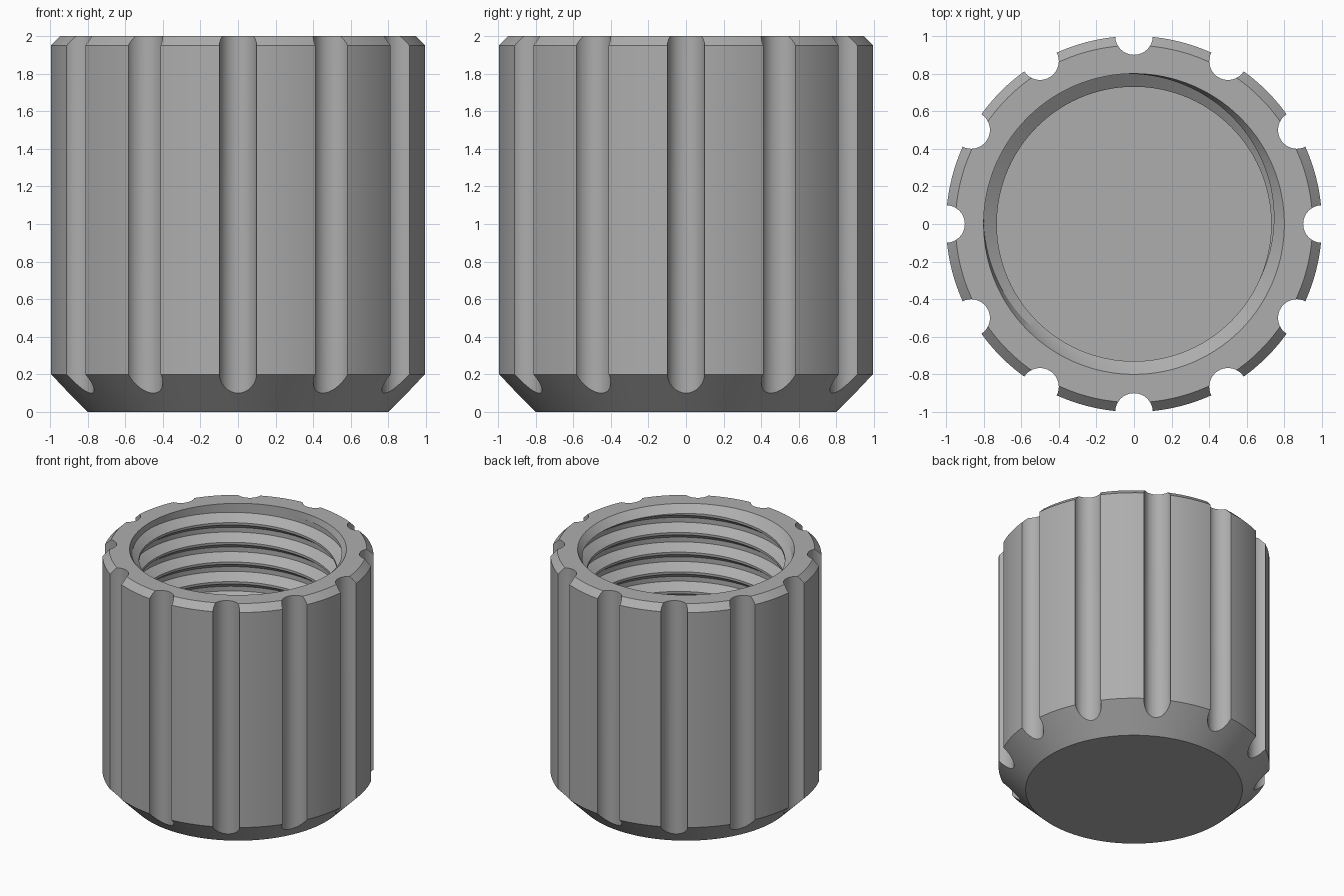
import bpy, bmesh
from math import cos, sin, pi, tau, radians

if "Cube" in bpy.data.objects:
    bpy.data.objects.remove(bpy.data.objects["Cube"], do_unlink=True)

SEGMENTS = 120
FLOOR, THREAD_TOP = 0.2, 1.95
PITCH, CREST, ROOT = 0.16, 0.73, 0.8
# One thread turn: (fraction of pitch, radius)
TOOTH = [(0, CREST), (0.12, CREST), (0.44, ROOT), (0.68, ROOT), (1, CREST)]

grey = bpy.data.materials.new("plain grey")
grey.use_nodes = True
colour = (0.42, 0.42, 0.42, 1)
grey.diffuse_color = colour
grey.node_tree.nodes["Principled BSDF"].inputs["Base Color"].default_value = colour


def thread_radius(phase):
    phase %= 1
    for (a, ra), (b, rb) in zip(TOOTH, TOOTH[1:]):
        if phase <= b:
            return ra + (rb - ra) * (phase - a) / (b - a)


def thread_point(turn, column):
    """Point on the helix, clipped to the threaded depth."""
    lead = column / SEGMENTS
    z = min(max(FLOOR + PITCH * (turn + lead), FLOOR), THREAD_TOP)
    return thread_radius((z - FLOOR) / PITCH - lead + 1e-7), z


def make_object(name, bm):
    mesh = bpy.data.meshes.new(name)
    bm.to_mesh(mesh)
    bm.free()
    obj = bpy.data.objects.new(name, mesh)
    bpy.context.collection.objects.link(obj)
    mesh.materials.append(grey)
    return obj


# Cap body: chamfered outside, mouth chamfer, helical thread, floor
turns = [k + frac for k in range(11, -2, -1) for frac, _ in reversed(TOOTH[:-1])]
outside = [(0.8, 0), (1, 0.2), (1, 1.95), (0.95, 2), (ROOT, 2)]
bm = bmesh.new()
columns = []
for c in range(SEGMENTS + 1):
    angle = tau * c / SEGMENTS
    points = outside + [thread_point(t, c) for t in turns]
    columns.append([bm.verts.new((r * cos(angle), r * sin(angle), z)) for r, z in points])
for left, right in zip(columns, columns[1:]):
    for i in range(len(left) - 1):
        bm.faces.new((left[i], right[i], right[i + 1], left[i + 1]))
bmesh.ops.remove_doubles(bm, verts=bm.verts, dist=0.0002)
bmesh.ops.holes_fill(bm, edges=[e for e in bm.edges if e.is_boundary], sides=0)
bmesh.ops.recalc_face_normals(bm, faces=bm.faces)
body = make_object("threaded_cap", bm)

# Twelve round grip flutes cut down the outside
bm = bmesh.new()
for k in range(12):
    flute = bmesh.ops.create_cone(bm, cap_ends=True, segments=32,
                                  radius1=0.1, radius2=0.1, depth=2.4)["verts"]
    angle = tau * k / 12
    bmesh.ops.translate(bm, verts=flute, vec=(cos(angle), sin(angle), 1))
cutter = make_object("flute_cutter", bm)
cutter.hide_render = True

cut = body.modifiers.new("grip flutes", 'BOOLEAN')
cut.operation = 'DIFFERENCE'
cut.solver = 'EXACT'
cut.object = cutter
bpy.ops.object.select_all(action='DESELECT')
body.select_set(True)
bpy.context.view_layer.objects.active = body
bpy.ops.object.modifier_apply(modifier=cut.name)
bpy.data.objects.remove(cutter, do_unlink=True)
bpy.ops.object.shade_smooth_by_angle(angle=radians(25))
